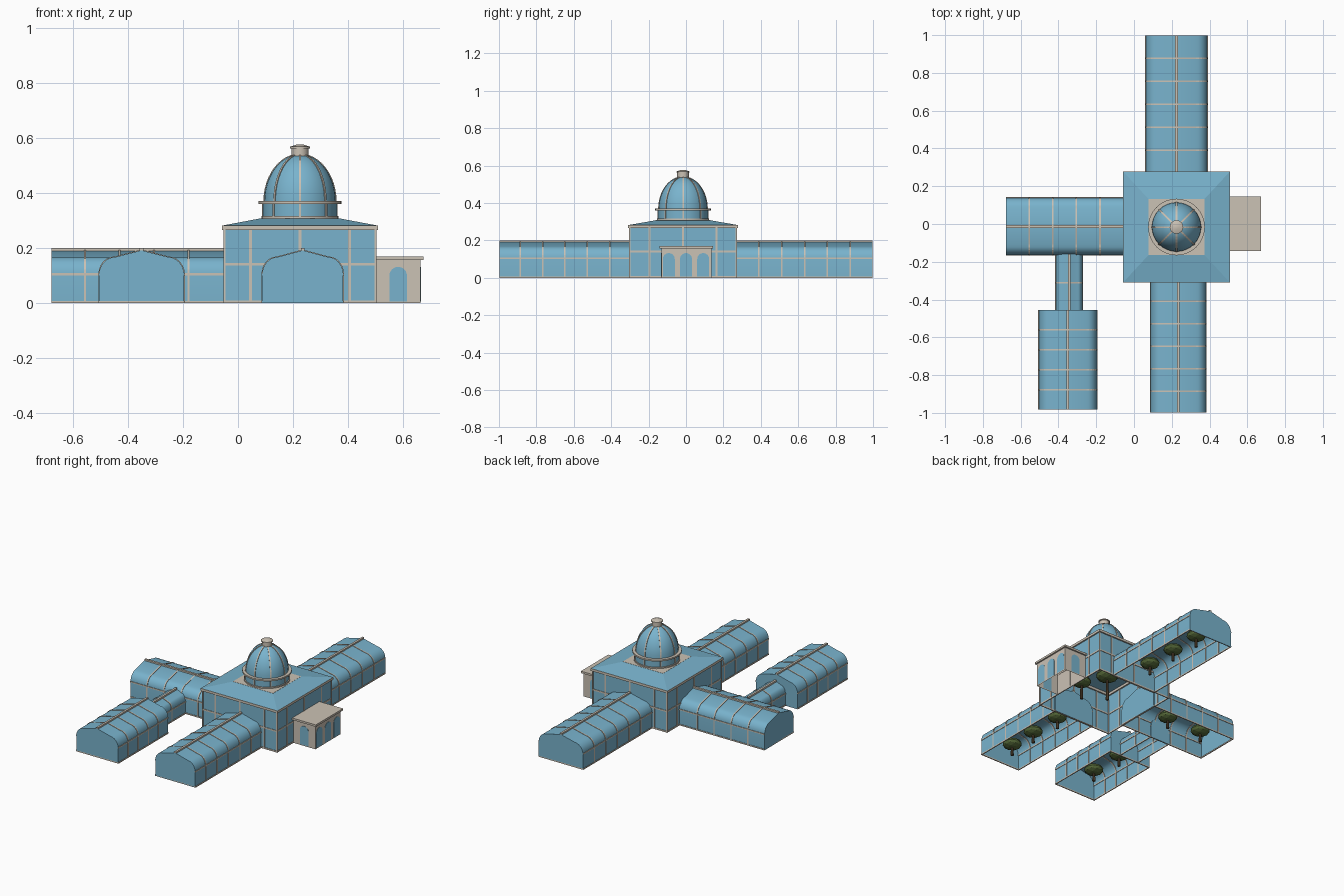
import bpy, bmesh, math
from mathutils import Matrix, Vector

if "Cube" in bpy.data.objects:
    bpy.data.objects.remove(bpy.data.objects["Cube"])


def material(name, rgb):
    m = bpy.data.materials.new(name)
    m.use_nodes = True
    m.diffuse_color = (*rgb, 1)
    m.node_tree.nodes["Principled BSDF"].inputs["Base Color"].default_value = (*rgb, 1)
    return m


GLASS = material("blue glass", (0.19, 0.45, 0.61))
STONE = material("pale stone", (0.60, 0.54, 0.46))
LEAF = material("leaf green", (0.09, 0.14, 0.04))
BARK = material("bark brown", (0.11, 0.07, 0.035))


def finish(name, bm, mat, smooth=False):
    bmesh.ops.recalc_face_normals(bm, faces=bm.faces)
    me = bpy.data.meshes.new(name)
    bm.to_mesh(me)
    bm.free()
    me.materials.append(mat)
    ob = bpy.data.objects.new(name, me)
    bpy.context.collection.objects.link(ob)
    if smooth:
        bpy.ops.object.select_all(action='DESELECT')
        ob.select_set(True)
        bpy.context.view_layer.objects.active = ob
        bpy.ops.object.shade_smooth_by_angle(angle=math.radians(32))
    return ob


def box(bm, x0, x1, y0, y1, z0, z1):
    m = Matrix.Translation(((x0 + x1) / 2, (y0 + y1) / 2, (z0 + z1) / 2))
    bmesh.ops.create_cube(bm, size=1, matrix=m @ Matrix.Diagonal((x1 - x0, y1 - y0, z1 - z0, 1)))


def frame(bm, x0, x1, y0, y1, z0, z1, t):
    """Four bars round a rectangle, centred on its edges."""
    for x in (x0, x1):
        box(bm, x - t, x + t, y0 - t, y1 + t, z0, z1)
    for y in (y0, y1):
        box(bm, x0 - t, x1 + t, y - t, y + t, z0, z1)


def sheet(bm, pts, a0, a1, mat, caps=True):
    """Sweep an open outline along its local y, closing the two ends."""
    rows = [[bm.verts.new(mat @ Vector((u, a, v))) for u, v in pts] for a in (a0, a1)]
    for i in range(len(pts) - 1):
        bm.faces.new((rows[0][i], rows[0][i + 1], rows[1][i + 1], rows[1][i]))
    if caps:
        for r in rows:
            bm.faces.new(r)


def band(bm, outer, inner, half, mat):
    """Thin curved bar between two outlines."""
    rings = []
    for o, i in zip(outer, inner):
        rings.append([bm.verts.new(mat @ Vector((p[0], a, p[1])))
                      for p, a in ((o, -half), (o, half), (i, half), (i, -half))])
    for r, s in zip(rings, rings[1:]):
        for k in range(4):
            bm.faces.new((r[k], r[(k + 1) % 4], s[(k + 1) % 4], s[k]))


def revolve(name, pts, segs, mat, centre, smooth=True):
    bm = bmesh.new()
    rings = [[bm.verts.new((centre[0] + r * math.cos(k * math.tau / segs),
                            centre[1] + r * math.sin(k * math.tau / segs), z))
              for k in range(segs)] for r, z in pts]
    for a, b in zip(rings, rings[1:]):
        for k in range(segs):
            bm.faces.new((a[k], a[(k + 1) % segs], b[(k + 1) % segs], b[k]))
    bm.faces.new(rings[-1])
    return finish(name, bm, mat, smooth)


def vault(w, spring, h):
    """Upright walls, rounded shoulders and a shallow pitched crown."""
    rx, ry = 0.38 * w, 0.72 * (h - spring)
    left = [(-w, 0)]
    for k in range(7):
        t = k * math.pi / 12
        left.append((-w + rx * (1 - math.cos(t)), spring + ry * math.sin(t)))
    return left + [(0, h)] + [(-u, v) for u, v in reversed(left)]


def wing(name, c, w, a0, a1, ribs, axis, spring=0.105, h=0.192):
    turn = Matrix.Identity(4) if axis == 'y' else Matrix.Rotation(-math.pi / 2, 4, 'Z')
    base = Matrix.Translation((c, 0, 0) if axis == 'y' else (0, c, 0)) @ turn
    bm = bmesh.new()
    sheet(bm, vault(w, spring, h), a0, a1, base)
    finish(name + "_glass", bm, GLASS, True)
    # ribs, rails, sill and ridge
    bm = bmesh.new()
    e = 0.003
    for a in ribs:
        band(bm, vault(w + e, spring, h + e), vault(w - e, spring, h - e), 0.004,
             base @ Matrix.Translation((0, a, 0)))
    bars = bmesh.new()
    for s in (-w, w):
        box(bars, s - e, s + e, a0, a1, spring - 0.004, spring + 0.004)
    frame(bars, -w, w, a0 + e, a1 - e, 0, 0.008, e)
    box(bars, -0.007, 0.007, a0, a1, h - 0.006, h + 0.008)
    bars.transform(base)
    finish(name + "_rails", bars, STONE)
    finish(name + "_ribs", bm, STONE)


def spaced(start, step, n):
    return [start + step * k for k in range(n)]


# Glass wings
wing("north_wing", 0.225, 0.163, 0.26, 0.997, spaced(0.39, 0.122, 5), 'y')
wing("south_wing", 0.235, 0.147, -0.997, -0.29, spaced(-0.885, 0.119, 5), 'y')
wing("west_wing", -0.013, 0.152, -0.677, -0.04, spaced(-0.555, 0.125, 4), 'x')
wing("front_pavilion", -0.35, 0.154, -0.983, -0.455, spaced(-0.878, 0.106, 4), 'y')
wing("link_passage", -0.343, 0.071, -0.46, -0.16, [-0.31], 'y', 0.08, 0.145)

# Central hall
CX, CY, HX, HY = 0.225, -0.016, 0.274, 0.285
X0, X1, Y0, Y1 = CX - HX, CX + HX, CY - HY, CY + HY
bm = bmesh.new()
for x in (X0, X1):
    bm.faces.new([bm.verts.new(p) for p in ((x, Y0, 0), (x, Y1, 0), (x, Y1, 0.27), (x, Y0, 0.27))])
for y in (Y0, Y1):
    bm.faces.new([bm.verts.new(p) for p in ((X0, y, 0), (X1, y, 0), (X1, y, 0.27), (X0, y, 0.27))])
bmesh.ops.remove_doubles(bm, verts=bm.verts, dist=0.001)
finish("hall_walls", bm, GLASS)

bm = bmesh.new()
frame(bm, X0, X1, Y0, Y1, 0, 0.01, 0.003)
frame(bm, X0, X1, Y0, Y1, 0.136, 0.146, 0.003)
for d in (-0.18, 0, 0.18):
    for y in (Y0, Y1):
        box(bm, CX + d - 0.005, CX + d + 0.005, y - 0.003, y + 0.003, 0, 0.27)
    for x in (X0, X1):
        box(bm, x - 0.003, x + 0.003, CY + d - 0.005, CY + d + 0.005, 0, 0.27)
for x in (X0, X1):
    for y in (Y0, Y1):
        box(bm, x - 0.004, x + 0.004, y - 0.004, y + 0.004, 0, 0.27)
finish("hall_mullions", bm, STONE)

bm = bmesh.new()
frame(bm, X0, X1, Y0, Y1, 0.266, 0.282, 0.009)
finish("hall_cornice", bm, STONE)

bm = bmesh.new()
q = 0.148
corners = [(-1, -1), (1, -1), (1, 1), (-1, 1)]
low = [bm.verts.new((CX + sx * (HX + 0.007), CY + sy * (HY + 0.007), 0.282)) for sx, sy in corners]
top = [bm.verts.new((CX + sx * q, CY + sy * q, 0.307)) for sx, sy in corners]
for k in range(4):
    bm.faces.new((low[k], low[(k + 1) % 4], top[(k + 1) % 4], top[k]))
finish("hall_roof", bm, GLASS)
bm = bmesh.new()
box(bm, CX - q, CX + q, CY - q, CY + q, 0.3, 0.308)
finish("dome_base", bm, STONE)

# Dome, drum and lantern
C = (CX, CY)
R, Z, H = 0.13, 0.368, 0.172


def dome_curve(off):
    return [((R + off) * math.cos(k * math.pi / 24), Z + (H + off) * math.sin(k * math.pi / 24))
            for k in range(12)]


revolve("drum_foot", [(0.14, 0.305), (0.14, 0.316), (0.1, 0.316)], 32, STONE, C)
revolve("drum", [(0.134, 0.31), (0.134, 0.365)], 32, GLASS, C)
revolve("drum_ring", [(0.13, 0.361), (0.15, 0.361), (0.15, 0.371), (0.12, 0.371)], 32, STONE, C)
revolve("dome", dome_curve(0), 32, GLASS, C)
bm = bmesh.new()
for k in range(8):
    m = Matrix.Translation((CX, CY, 0)) @ Matrix.Rotation(k * math.pi / 4, 4, 'Z')
    band(bm, dome_curve(0.003), dome_curve(-0.003), 0.004, m)
    band(bm, [(0.137, 0.31), (0.137, 0.365)], [(0.131, 0.31), (0.131, 0.365)], 0.004, m)
finish("dome_ribs", bm, STONE)
revolve("lantern", [(0.031, 0.528), (0.031, 0.562), (0.036, 0.562), (0.036, 0.568),
                    (0.012, 0.576)], 16, STONE, C)

# Entrance porch
PX0, PX1, PY0, PY1, PZ = 0.5, 0.663, -0.132, 0.135, 0.158
bm = bmesh.new()
box(bm, PX0, PX1, PY0, PY1, 0, PZ)
bm.faces.ensure_lookup_table()
bmesh.ops.delete(bm, geom=[f for f in bm.faces if f.calc_center_median().z < 0.01], context='FACES')
finish("porch_walls", bm, STONE)
bm = bmesh.new()
box(bm, PX0 - 0.004, PX1 + 0.01, PY0 - 0.01, PY1 + 0.01, 0.156, 0.169)
finish("porch_cornice", bm, STONE)


def arch(w, spring):
    pts = [(-w, 0.006)]
    pts += [(-w * math.cos(k * math.pi / 12), spring + w * math.sin(k * math.pi / 12)) for k in range(13)]
    return pts + [(w, 0.006), (-w, 0.006)]


bm = bmesh.new()
spots = [((PX0 + PX1) / 2, PY0, 0), ((PX0 + PX1) / 2, PY1, 0)]
spots += [(PX1, y, math.pi / 2) for y in (-0.092, 0.0, 0.092)]
for x, y, ang in spots:
    m = Matrix.Translation((x, y, 0)) @ Matrix.Rotation(ang, 4, 'Z')
    sheet(bm, arch(0.032, 0.1)[:-1], -0.002, 0.002, m)
finish("porch_arches", bm, GLASS)


# Indoor trees
def tree(name, x, y, z, r):
    bm = bmesh.new()
    bmesh.ops.create_cone(bm, segments=8, cap_ends=True, radius1=0.01, radius2=0.007, depth=z,
                          matrix=Matrix.Translation((x, y, z / 2)))
    finish(name + "_trunk", bm, BARK)
    bm = bmesh.new()
    bmesh.ops.create_icosphere(bm, subdivisions=2, radius=r,
                               matrix=Matrix.Translation((x, y, z)) @ Matrix.Diagonal((1, 1, 0.5, 1)))
    finish(name + "_canopy", bm, LEAF)


rows = {"north": [(0.225, y) for y in (0.42, 0.64, 0.86)],
        "south": [(0.235, y) for y in (-0.45, -0.68, -0.88)],
        "west": [(x, -0.013) for x in (-0.28, -0.54)],
        "pavilion": [(-0.35, y) for y in (-0.56, -0.8)]}
for row, places in rows.items():
    for n, (x, y) in enumerate(places):
        tree(f"{row}_tree_{n + 1}", x, y, 0.08, 0.06)
tree("hall_tree_1", CX, CY + 0.03, 0.17, 0.07)
tree("hall_tree_2", CX + 0.13, CY - 0.06, 0.12, 0.06)
